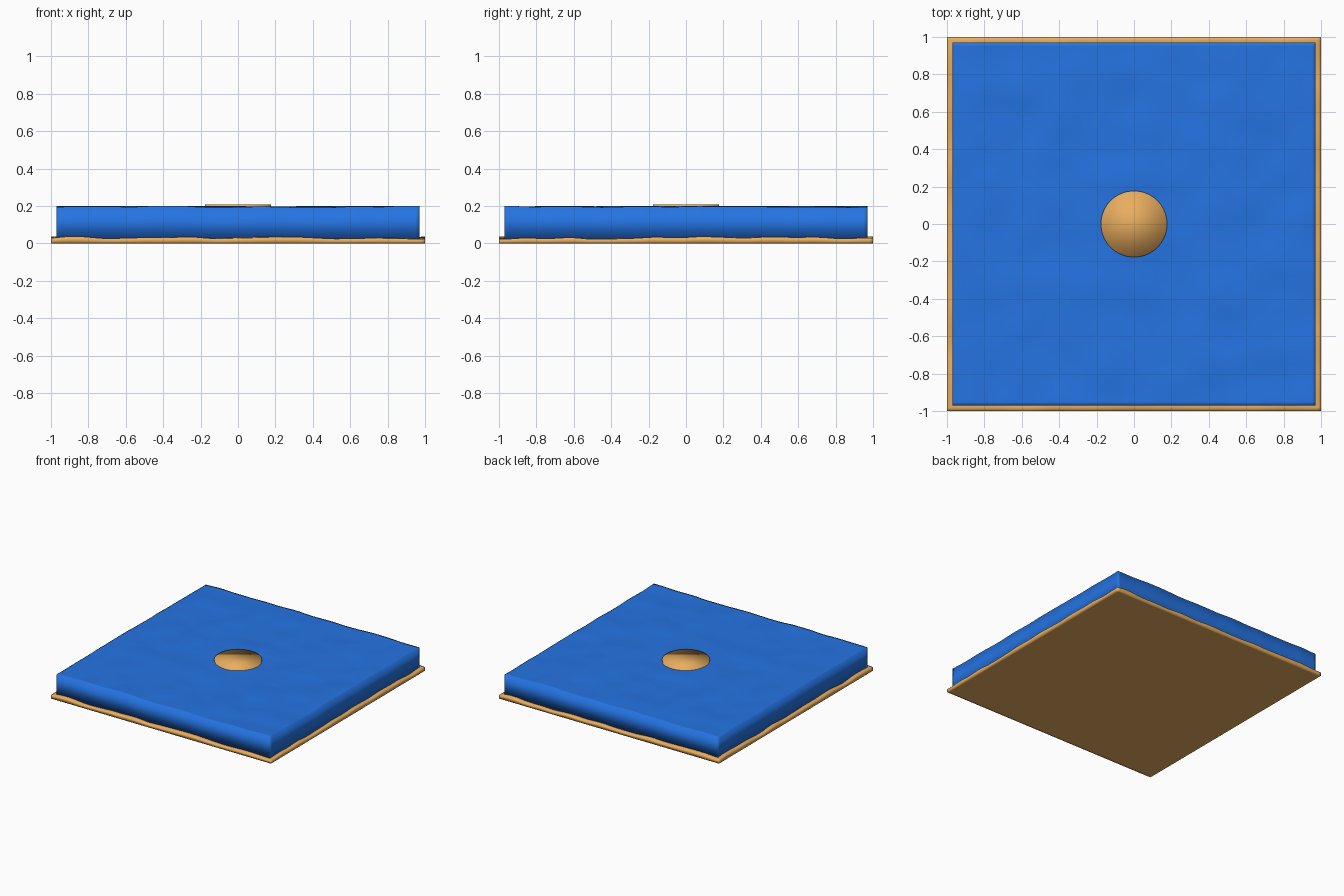
import bpy, bmesh
from mathutils import Vector, noise

if "Cube" in bpy.data.objects:
    bpy.data.objects.remove(bpy.data.objects["Cube"])


def material(name, rgb):
    mat = bpy.data.materials.new(name)
    mat.diffuse_color = (*rgb, 1)
    mat.use_nodes = True
    mat.node_tree.nodes["Principled BSDF"].inputs["Base Color"].default_value = mat.diffuse_color
    return mat


def finish(name, bm, mat):
    """Make the object, smooth shaded all over."""
    bmesh.ops.recalc_face_normals(bm, faces=bm.faces[:])
    for f in bm.faces:
        f.smooth = True
    mesh = bpy.data.meshes.new(name)
    bm.to_mesh(mesh)
    bm.free()
    mesh.materials.append(mat)
    obj = bpy.data.objects.new(name, mesh)
    bpy.context.collection.objects.link(obj)
    return obj


def wavy_slab(name, half, bottom, top, swing, freq, seed, mat):
    """Square slab with straight sides and a gently uneven top."""
    bm = bmesh.new()
    bmesh.ops.create_grid(bm, x_segments=100, y_segments=100, size=half)
    for v in bm.verts:
        v.co.z = bottom
    ret = bmesh.ops.extrude_face_region(bm, geom=bm.faces[:], use_keep_orig=True)
    for v in ret['geom']:
        if isinstance(v, bmesh.types.BMVert):
            n = noise.noise(Vector((v.co.x * freq, v.co.y * freq, seed)))
            v.co.z = top + swing * max(-1, min(1, 2 * n))
    return finish(name, bm, mat)


sand = material("sand", (0.81, 0.42, 0.115))
blue = material("water_blue", (0.018, 0.175, 0.77))

# Uneven sandy base and the block of water standing on it
wavy_slab("sand_base", 1.0, 0.0, 0.03, 0.007, 5.0, 0.37, sand)
wavy_slab("water", 0.97, 0.02, 0.196, 0.004, 5.0, 5.61, blue)

# Round sandy island, its flat top just above the water
bm = bmesh.new()
bmesh.ops.create_cone(bm, cap_ends=True, cap_tris=False, segments=64,
                      radius1=0.177, radius2=0.177, depth=0.18)
bmesh.ops.translate(bm, verts=bm.verts[:], vec=(0, 0, 0.118))
finish("island", bm, sand)
